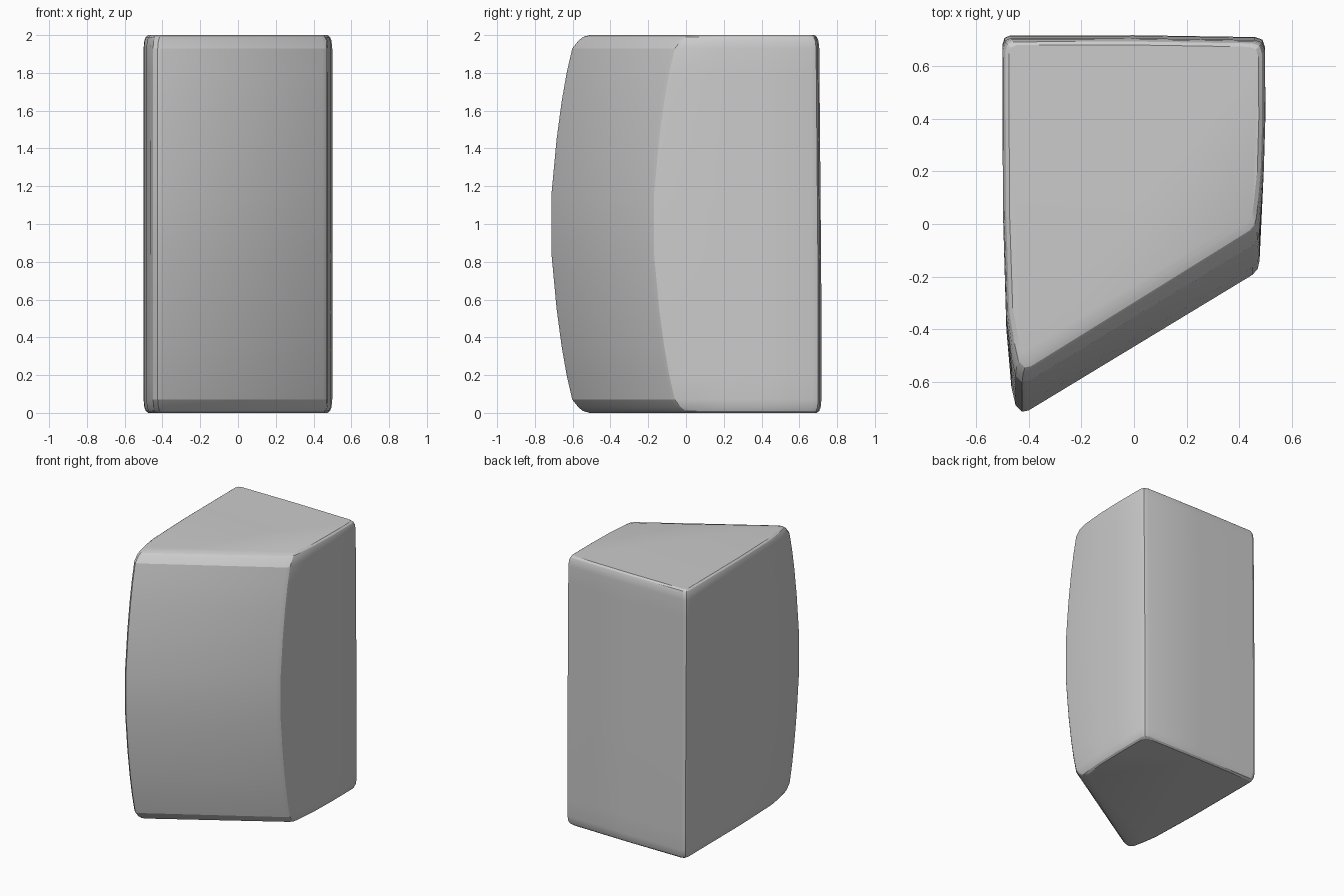
import bpy, bmesh

if "Cube" in bpy.data.objects:
    bpy.data.objects.remove(bpy.data.objects["Cube"])

# Plan outline at mid height: x, y, how far the point follows the bulging front
plan = [(-0.498, 0.05, 0), (-0.485, -0.40, 0.4), (-0.466, -0.62, 1),
        (-0.45, -0.69, 1), (-0.425, -0.715, 1), (-0.40, -0.71, 1),
        (0.45, -0.195, 1), (0.47, -0.172, 1), (0.477, -0.14, 1),
        (0.493, 0.20, 0), (0.499, 0.40, 0), (0.498, 0.67, 0),
        (0.488, 0.70, 0), (0.46, 0.71, 0), (0.0, 0.717, 0),
        (-0.47, 0.716, 0), (-0.492, 0.707, 0), (-0.5, 0.68, 0)]

# Levels: height, front setback, edge inset of the remaining walls
half = [(0.0, 0.205, 0.025), (0.01, 0.17, 0.012), (0.03, 0.145, 0.004),
        (0.07, 0.113, 0.0), (0.2, 0.083, 0.0), (0.35, 0.057, 0.0),
        (0.55, 0.03, 0.0), (0.85, 0.002, 0.0)]
levels = half + [(2 - z, d, e) for z, d, e in reversed(half)]

# Loft the block through the levels
bm = bmesh.new()
rings = []
for z, d, e in levels:
    ring = []
    for x, y, w in plan:
        px = x * (1 - 2 * e)
        py = y + d * w - (e if y > 0.6 else 0)
        # leaning back wall at the upper end
        if y > 0.6:
            py -= 0.012 * max(0, z - 0.6) / 1.4
        ring.append(bm.verts.new((px, py, z)))
    rings.append(ring)
n = len(plan)
for a, b in zip(rings, rings[1:]):
    for i in range(n):
        j = (i + 1) % n
        bm.faces.new((a[i], a[j], b[j], b[i]))
bm.faces.new(rings[0][::-1])
bm.faces.new(rings[-1])
bmesh.ops.recalc_face_normals(bm, faces=bm.faces)

mesh = bpy.data.meshes.new("bulged_block")
bm.to_mesh(mesh)
bm.free()
block = bpy.data.objects.new("bulged_block", mesh)
bpy.context.collection.objects.link(block)
bpy.context.view_layer.objects.active = block
block.select_set(True)
bpy.ops.object.shade_smooth_by_angle(angle=0.35)
